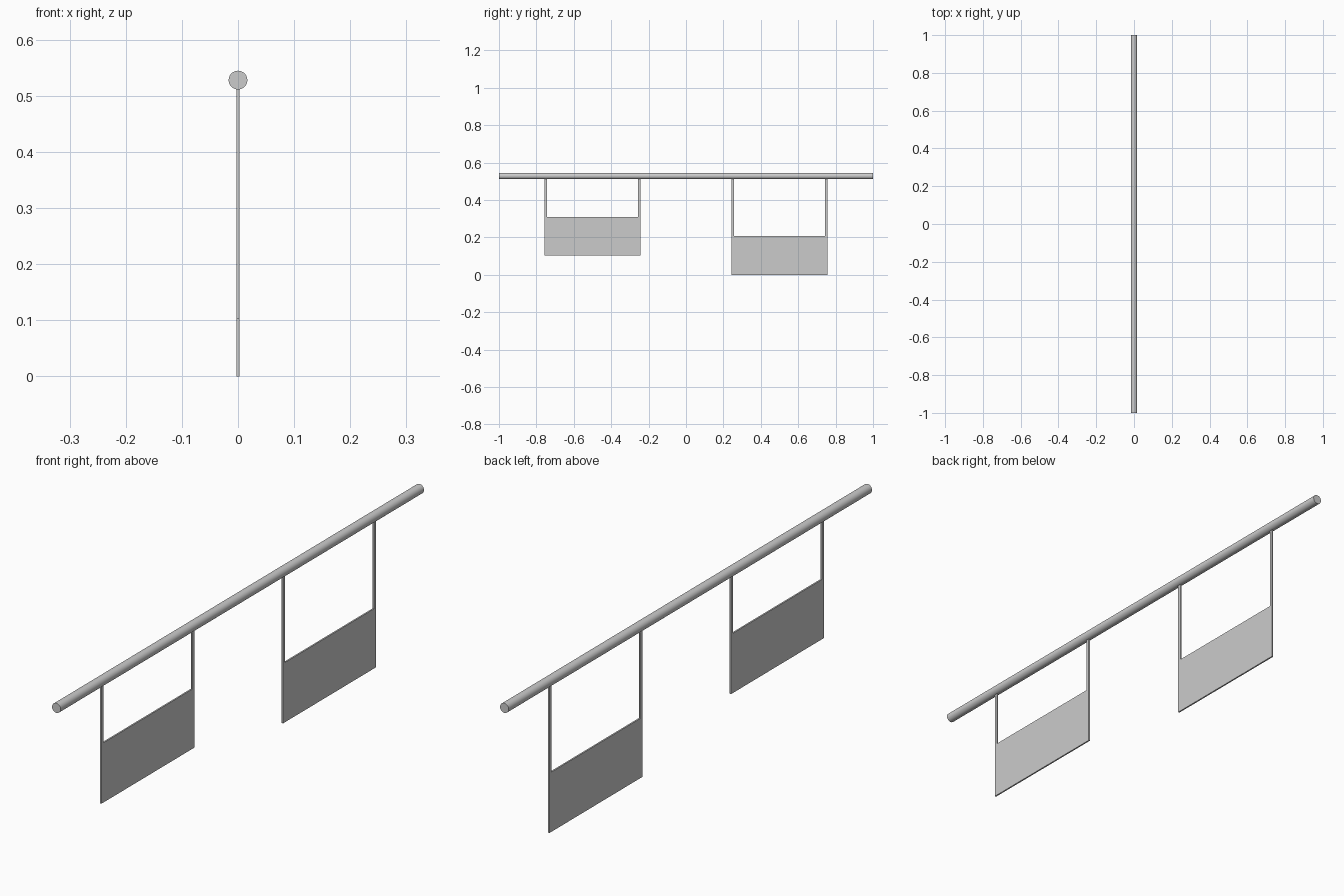
import bpy, bmesh, math

if "Cube" in bpy.data.objects:
    bpy.data.objects.remove(bpy.data.objects["Cube"])

ROD_Z, ROD_R = 0.528, 0.0167
THICK = 0.0055   # sheet thickness along x
STRAP = 0.012    # strap width along y
HALF = 0.256     # half width of a panel
PANEL_H = 0.208

# Long round rod along y
bpy.ops.mesh.primitive_cylinder_add(vertices=32, radius=ROD_R, depth=2,
                                    location=(0, 0, ROD_Z),
                                    rotation=(math.pi / 2, 0, 0))
rod = bpy.context.object
rod.name = "hanging_rod"
bpy.ops.object.transform_apply(location=False, rotation=True, scale=False)
bpy.ops.object.shade_smooth_by_angle()


def hanging_panel(name, y, bottom):
    """U-shaped sheet: a panel with a strap at each side reaching the rod."""
    top, panel_top, inner = ROD_Z - ROD_R + 0.001, bottom + PANEL_H, HALF - STRAP
    outline = [(-HALF, bottom), (HALF, bottom), (HALF, top), (inner, top),
               (inner, panel_top), (-inner, panel_top), (-inner, top), (-HALF, top)]
    bm = bmesh.new()
    face = bm.faces.new([bm.verts.new((-THICK / 2, y + v, z)) for v, z in outline])
    ext = bmesh.ops.extrude_face_region(bm, geom=[face])
    bmesh.ops.translate(bm, vec=(THICK, 0, 0),
                        verts=[g for g in ext["geom"] if isinstance(g, bmesh.types.BMVert)])
    bmesh.ops.recalc_face_normals(bm, faces=bm.faces)
    mesh = bpy.data.meshes.new(name)
    bm.to_mesh(mesh)
    bm.free()
    bpy.context.collection.objects.link(bpy.data.objects.new(name, mesh))


# High and low panels
hanging_panel("high_panel", -0.5, 0.102)
hanging_panel("low_panel", 0.5, 0.0)
